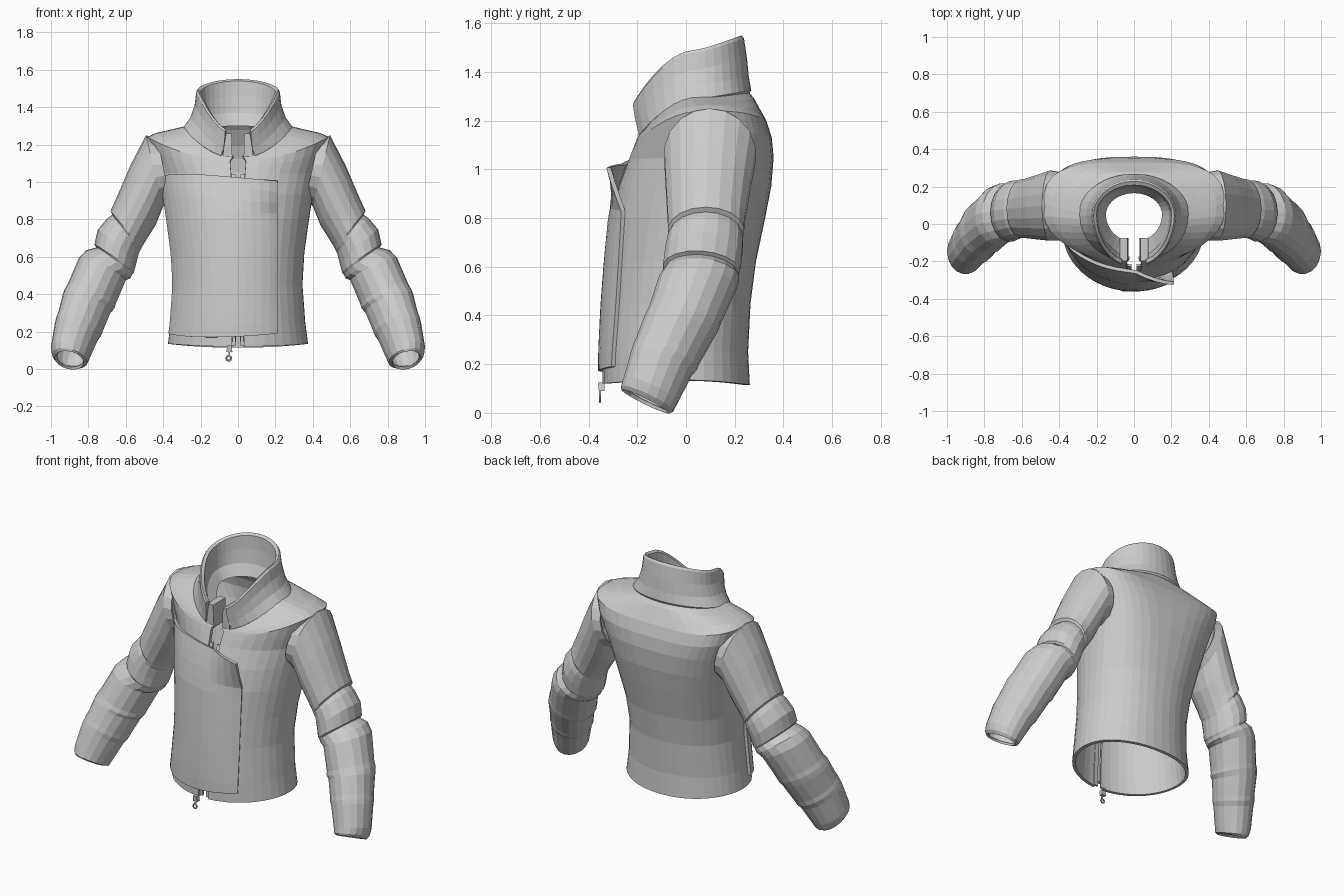
import bpy, math
from mathutils import Vector


def make(name, verts, faces, thick=0.0, mirror=False):
    me = bpy.data.meshes.new(name)
    me.from_pydata([tuple(v) for v in verts], [], faces)
    me.update()
    ob = bpy.data.objects.new(name, me)
    bpy.context.collection.objects.link(ob)
    if thick:
        m = ob.modifiers.new("thickness", 'SOLIDIFY')
        m.thickness = thick
        m.offset = -1
    if mirror:
        ob.modifiers.new("mirror", 'MIRROR')
    return ob


def loft(name, rings, closed=False, **kw):
    n = len(rings[0])
    faces = []
    for i in range(len(rings) - 1):
        for j in range(n if closed else n - 1):
            k = (j + 1) % n
            faces.append((i * n + j, i * n + k, (i + 1) * n + k, (i + 1) * n + j))
    return make(name, [p for r in rings for p in r], faces, **kw)


def spread(a, b, n):
    return [a + (b - a) * i / (n - 1) for i in range(n)]


def point(sec, a, z=None, back_pow=2.0):
    """Point on a section at angle a (0 = front, 90 = +x side)."""
    w, yf, yc, yb, zf, zs, zb, nb = sec
    s, c = math.sin(a), math.cos(a)
    e = 1.0 if c > 0 else 2 / nb
    x = w * math.copysign(abs(s) ** e, s)
    y = yc + ((yf if c > 0 else yb) - yc) * abs(c) ** e
    if z is None:
        z = zs + ((zf - zs) * c * c if c > 0 else (zb - zs) * abs(c) ** back_pow)
    return Vector((x, y, z))


def wrap(gap, n):
    g = math.radians(gap)
    return spread(g, 2 * math.pi - g, n)


# Body shell: half width, front y, side y, back y, front z, side z, back z, back squareness
BODY = [
    (.375, -.345, -.03, .262, .120, .135, .115, 2.1),
    (.360, -.345, -.03, .255, .25, .25, .25, 2.1),
    (.345, -.335, -.02, .265, .45, .45, .45, 2.1),
    (.355, -.322, .00, .287, .62, .62, .62, 2.2),
    (.380, -.305, .03, .325, .80, .80, .80, 2.4),
    (.400, -.275, .05, .350, .93, .93, .93, 2.6),
    (.425, -.235, .07, .360, 1.04, 1.05, 1.05, 2.9),
    (.460, -.220, .07, .352, 1.08, 1.16, 1.13, 3.3),
    (.485, -.208, .07, .330, 1.11, 1.240, 1.20, 3.4),
    (.440, -.205, .07, .302, 1.12, 1.262, 1.25, 2.8),
    (.360, -.200, .06, .280, 1.13, 1.280, 1.29, 2.4),
    (.275, -.190, .05, .255, 1.14, 1.300, 1.32, 2.0),
]
loft("body_shell", [[point(s, a) for a in wrap(5, 41)] for s in BODY], thick=.02)


def body_at(z, off=0.0):
    """Body section at height z, pushed outward by off."""
    for lo, hi in zip(BODY, BODY[1:]):
        if z <= hi[5]:
            break
    t = (z - lo[5]) / (hi[5] - lo[5])
    s = [p + (q - p) * t for p, q in zip(lo, hi)]
    s[0] += off
    s[1] -= off
    return s


# Overlapping front panel, its upper right corner flaring away from the chest
rows = []
for v in spread(0, 1, 15):
    row = []
    for i in range(16):
        u = i / 15
        top = 1.04 - .06 * max(0, 1 - u * 6) ** 2 - .035 * max(0, u - .5) * 2
        z = (.19 - .02 * math.sin(math.pi * u)) * (1 - v) + top * v
        sec = body_at(z, .016)
        right = math.asin(.212 / sec[0])
        a = math.radians(-76) * (1 - u) + right * u
        p = point(sec, a, z)
        p.y -= .10 * max(0, (z - .82) / .18) * max(0, a / right)
        row.append(p)
    rows.append(row)
loft("front_panel", rows, thick=.018)

# Zip tapes either side of the front opening
for side, (a0, a1) in {"left": (-7, -2), "right": (2, 7)}.items():
    ang = spread(math.radians(a0), math.radians(a1), 3)
    loft("zip_tape_" + side,
         [[point(body_at(z, -.012), a, z) for a in ang] for z in spread(.125, 1.04, 12)],
         thick=.012)


def box(name, lo, hi, taper=0.0, **kw):
    (x0, y0, z0), (x1, y1, z1) = lo, hi
    v = [(x0, y0, z0), (x1, y0, z0), (x1, y1, z0), (x0, y1, z0),
         (x0 + taper, y0 - taper, z1), (x1 - taper, y0 - taper, z1),
         (x1 - taper, y1, z1), (x0 + taper, y1, z1)]
    f = [(3, 2, 1, 0), (4, 5, 6, 7), (0, 1, 5, 4), (1, 2, 6, 5), (2, 3, 7, 6), (3, 0, 4, 7)]
    return make(name, v, f, **kw)


# Zip slider, link and pull tag
box("zip_slider", (-.062, -.358, .09), (-.03, -.335, .125), .004)
box("zip_link", (-.052, -.357, .065), (-.042, -.349, .095))
bpy.ops.mesh.primitive_torus_add(location=(-.05, -.353, .058), rotation=(math.pi / 2, 0, 0),
                                 major_radius=.013, minor_radius=.005,
                                 major_segments=10, minor_segments=6)
bpy.context.object.name = "zip_pull_ring"

# Stand-up collar: outside upward, over the rim, down the lining to the neck
COLLAR = [
    (.285, -.195, .05, .258, 1.115, 1.275, 1.305, 2),
    (.295, -.205, .05, .268, 1.125, 1.290, 1.325, 2),
    (.255, -.215, .05, .258, 1.160, 1.345, 1.380, 2),
    (.232, -.225, .05, .250, 1.200, 1.410, 1.460, 2),
    (.224, -.232, .05, .238, 1.245, 1.480, 1.538, 2),
    (.216, -.225, .05, .228, 1.258, 1.492, 1.550, 2),
    (.200, -.205, .05, .208, 1.250, 1.482, 1.540, 2),
    (.195, -.195, .05, .205, 1.210, 1.410, 1.460, 2),
    (.188, -.180, .05, .195, 1.170, 1.340, 1.370, 2),
    (.150, -.095, .05, .165, 1.150, 1.280, 1.300, 2),
]
collar_rings = [[point(s, a, back_pow=1.15) for a in wrap(18, 33)] for s in COLLAR]
loft("collar", collar_rings)

# Collar front ends, closing the gap between the outside and the lining
for name, j in (("collar_end_right", 0), ("collar_end_left", 32)):
    make(name, [r[j] for r in collar_rings], [tuple(range(len(COLLAR)))])

# Inner tabs beside the neck opening
box("collar_tab", (.03, -.195, 1.12), (.08, -.075, 1.26), .004, mirror=True)

# Sleeve: outer x,z, inner x,z, middle y, half depth, forward tilt
SLEEVE = [
    (.430, 1.225, .36, .90, .095, .185, 0),
    (.492, 1.250, .40, .87, .098, .190, 0),
    (.575, 1.09, .44, .77, .090, .175, 0),
    (.650, .915, .50, .675, .083, .160, 0),
    (.682, .845, .515, .65, .082, .158, 0),
    (.672, .825, .522, .635, .080, .151, 0),
    (.700, .805, .530, .62, .080, .156, .01),
    (.750, .745, .545, .56, .072, .160, .01),
    (.768, .665, .557, .515, .062, .158, .01),
    (.757, .650, .566, .505, .062, .152, .01),
    (.812, .635, .575, .485, .060, .160, .01),
    (.850, .595, .60, .475, .048, .160, .02),
    (.910, .455, .655, .345, -.005, .148, .03),
    (.925, .430, .66, .325, -.015, .150, .03),
    (.935, .405, .68, .305, -.027, .144, .04),
    (.962, .300, .72, .21, -.075, .130, .05),
    (.972, .275, .727, .19, -.085, .131, .05),
    (.978, .250, .745, .165, -.10, .124, .05),
    (1.00, .120, .79, .065, -.145, .112, .05),
    (.995, .080, .805, .035, -.160, .108, .05),
    (.980, .060, .825, .034, -.167, .098, .048),
]
rings = []
for ox, oz, ix, iz, yc, ry, dz in SLEEVE:
    c = Vector(((ox + ix) / 2, yc, (oz + iz) / 2))
    u = Vector(((ox - ix) / 2, 0, (oz - iz) / 2))
    v = Vector((0, -ry, dz))
    rings.append([c + u * math.cos(t) + v * math.sin(t)
                  for t in (2 * math.pi * i / 18 for i in range(18))])
loft("sleeve", rings, closed=True, thick=.015, mirror=True)
